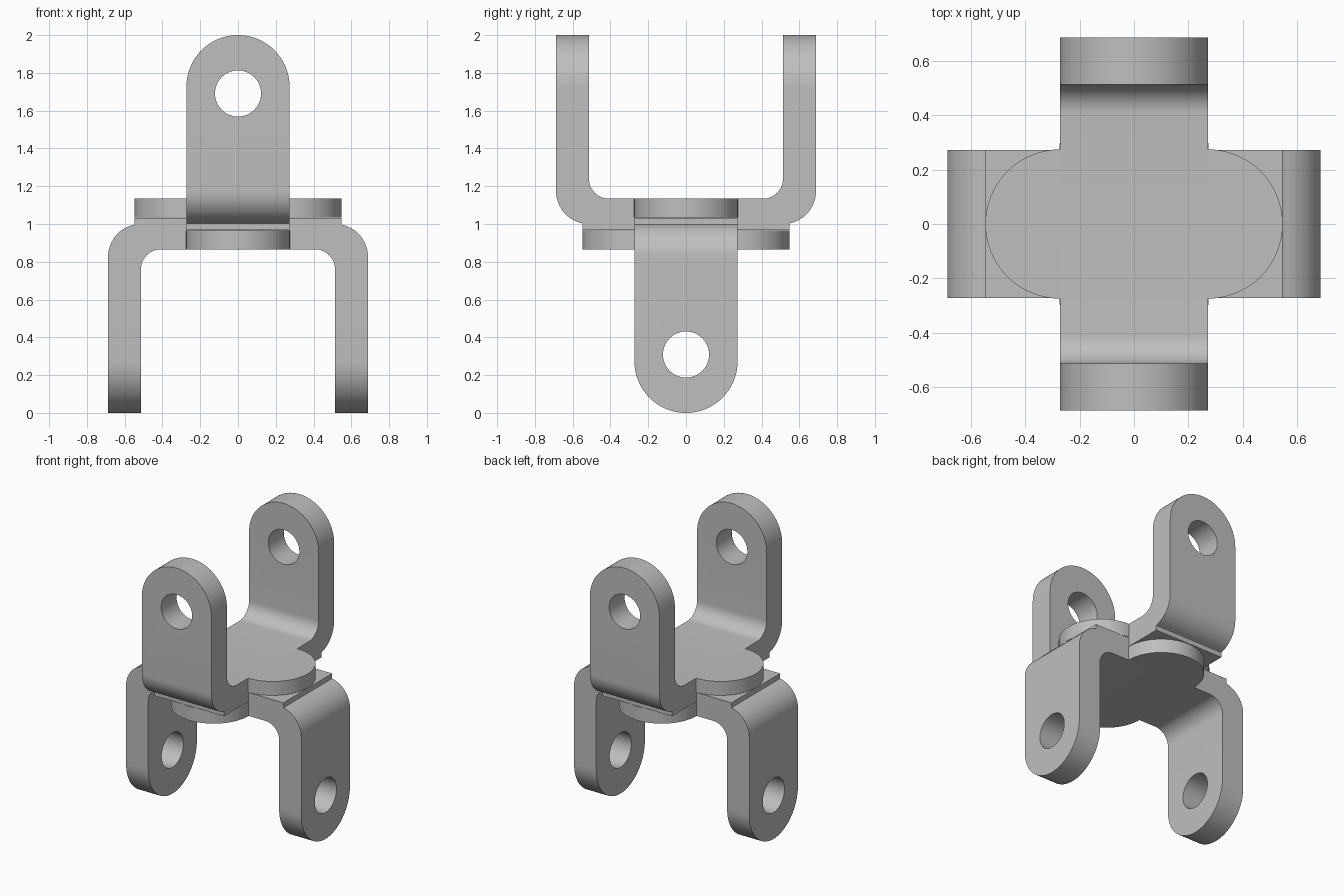
import bpy, bmesh
from math import pi, sin, cos
from mathutils import Matrix

if "Cube" in bpy.data.objects:
    bpy.data.objects.remove(bpy.data.objects["Cube"])

HALF = 0.273      # half width of every strap
OUTER = 0.688     # outer face of the arms
INNER = 0.514     # inner face of the arms
BASE = 1.0        # underside of the strap beside the pad
PAD = 0.968       # underside of the centre pad
FLOOR = 1.134     # upper face of the strap
LIP = 1.035       # underside of the round ears
REACH = 0.548     # extent of pad and ears
HOLE_Z, HOLE_R = 1.691, 0.122

steel = bpy.data.materials.new("steel_grey")
steel.use_nodes = True
colour = (0.52, 0.52, 0.52, 1)
steel.diffuse_color = colour
steel.node_tree.nodes["Principled BSDF"].inputs["Base Color"].default_value = colour


def arc(cx, cz, r, start, end, steps):
    angles = [start + (end - start) * i / steps for i in range(steps + 1)]
    return [(cx + r * cos(a), cz + r * sin(a)) for a in angles]


def prism(name, outline, low, high, place):
    """Extrude a 2D outline from low to high; place maps (u, v, w) to x, y, z."""
    bm = bmesh.new()
    face = bm.faces.new([bm.verts.new(place(u, v, low)) for u, v in outline])
    grown = bmesh.ops.extrude_face_region(bm, geom=[face])["geom"]
    shift = [b - a for a, b in zip(place(0, 0, low), place(0, 0, high))]
    bmesh.ops.translate(bm, vec=shift, verts=[g for g in grown if isinstance(g, bmesh.types.BMVert)])
    bmesh.ops.recalc_face_normals(bm, faces=bm.faces)
    mesh = bpy.data.meshes.new(name)
    bm.to_mesh(mesh)
    bm.free()
    mesh.materials.append(steel)
    obj = bpy.data.objects.new(name, mesh)
    bpy.context.collection.objects.link(obj)
    return obj


def select(obj):
    bpy.ops.object.select_all(action='DESELECT')
    obj.select_set(True)
    bpy.context.view_layer.objects.active = obj


def cut(obj, tool, operation):
    mod = obj.modifiers.new("cut", 'BOOLEAN')
    mod.operation, mod.object, mod.solver = operation, tool, 'EXACT'
    select(obj)
    bpy.ops.object.modifier_apply(modifier=mod.name)
    bpy.data.objects.remove(tool)


def side_view(u, v, w):
    return (w, u, v)


def front_view(u, v, w):
    return (u, w, v)


def plan_view(u, v, w):
    return (u, v, w)


def bracket(prefix, turn):
    # U-shaped strap with bent corners and a stepped pad underneath
    bend, fillet = OUTER - INNER, 0.106
    half = [(REACH, PAD), (REACH, BASE + 0.003)]
    half += arc(INNER, BASE + bend, bend, -pi / 2 + 0.2, 0, 14)
    half += [(OUTER, 2.1), (INNER, 2.1)]
    half += arc(INNER - fillet, FLOOR + fillet, fillet, 0, -pi / 2, 12)
    profile = half + [(-u, v) for u, v in reversed(half)]
    strap = prism(prefix + "_fork", profile, -0.4, 0.4, side_view)

    # Rounded arm tips and pin holes
    tip = [(-HALF, 0.8), (HALF, 0.8)] + arc(0, 2 - HALF, HALF, 0, pi, 48)
    cut(strap, prism("tip_cutter", tip, -1, 1, front_view), 'INTERSECT')
    hole = arc(0, HOLE_Z, HOLE_R, 0, 2 * pi, 48)[:-1]
    cut(strap, prism("hole_cutter", hole, -1, 1, front_view), 'DIFFERENCE')
    parts = [strap]

    # Half-round ears on both sides of the strap
    for side, start in (("left", -pi / 2), ("right", pi / 2)):
        cx = HALF if side == "left" else -HALF
        outline = arc(cx, 0, REACH - HALF, start, start + pi, 40)
        parts.append(prism(f"{prefix}_ear_{side}", outline, LIP, FLOOR, plan_view))

    for part in parts:
        part.data.transform(turn)
        select(part)
        bpy.ops.object.shade_smooth_by_angle(angle=pi / 6)


bracket("upper", Matrix.Identity(4))
# The lower fork is the same part flipped over and turned a quarter
flip = Matrix.Translation((0, 0, 2)) @ Matrix.Rotation(pi, 4, (1, 1, 0))
bracket("lower", flip)
